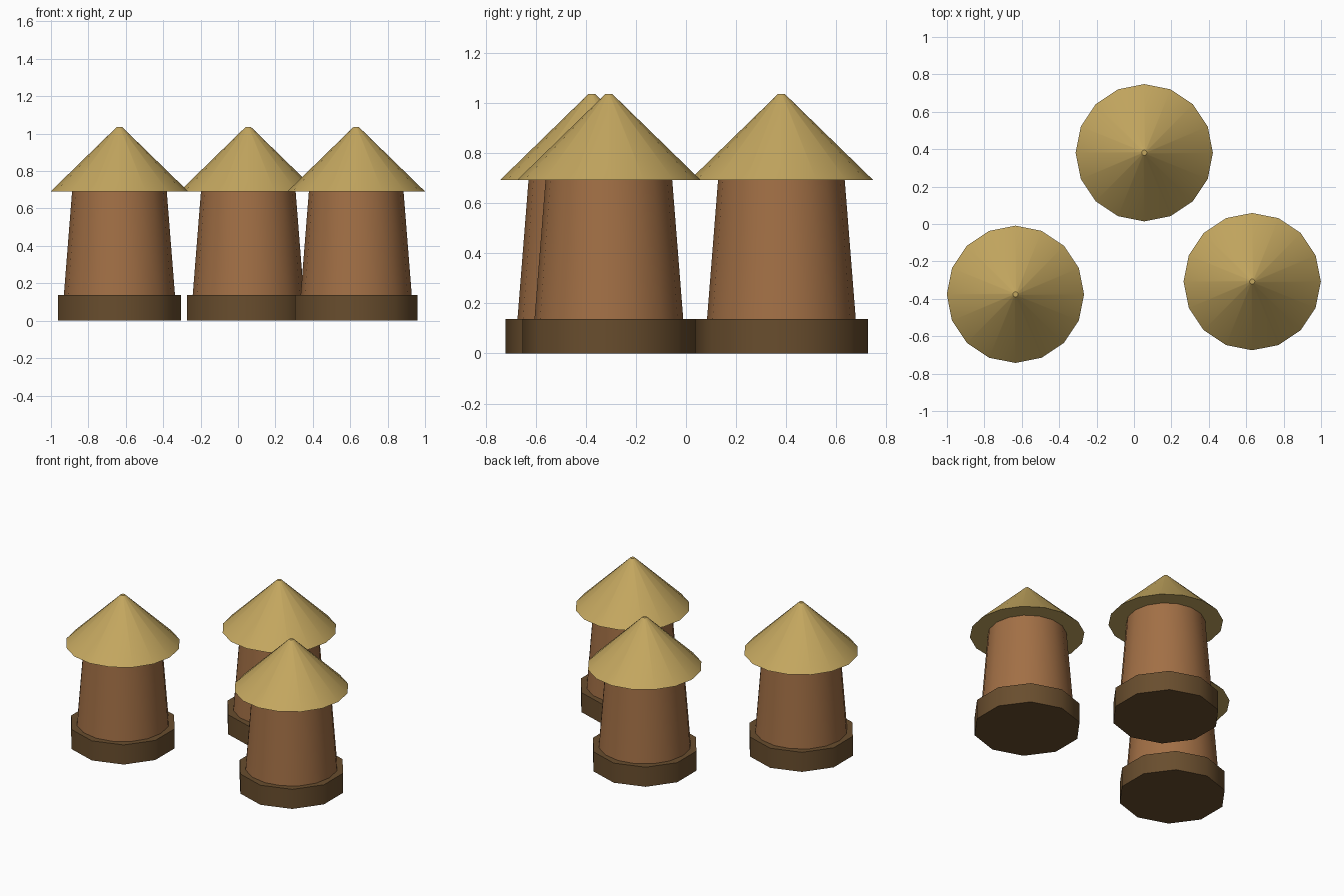
import bpy, math

if "Cube" in bpy.data.objects:
    bpy.data.objects.remove(bpy.data.objects["Cube"])


def material(name, colour):
    m = bpy.data.materials.new(name)
    m.diffuse_color = (*colour, 1)
    m.use_nodes = True
    m.node_tree.nodes["Principled BSDF"].inputs["Base Color"].default_value = m.diffuse_color
    return m


straw = material("straw", (0.55, 0.385, 0.115))
clay = material("clay", (0.36, 0.16, 0.06))
wood = material("dark wood", (0.14, 0.075, 0.027))


def frustum(name, x, y, z0, z1, r0, r1, sides, mat):
    """Closed tapered drum whose first corner points to +y."""
    bpy.ops.mesh.primitive_cone_add(vertices=sides, radius1=r0, radius2=r1,
                                    depth=z1 - z0, location=(x, y, (z0 + z1) / 2))
    ob = bpy.context.object
    ob.name = name
    ob.data.materials.append(mat)
    bpy.ops.object.shade_smooth_by_angle(angle=math.radians(40))


# Three identical huts: ten-sided base, tapered wall, conical thatch
huts = {"left": (-0.634, -0.376), "back": (0.055, 0.381), "right": (0.632, -0.308)}
for side, (x, y) in huts.items():
    frustum(side + "_base", x, y, 0, 0.138, 0.345, 0.345, 10, wood)
    frustum(side + "_wall", x, y, 0.138, 0.692, 0.297, 0.253, 16, clay)
    frustum(side + "_roof", x, y, 0.692, 1.036, 0.367, 0.014, 16, straw)
